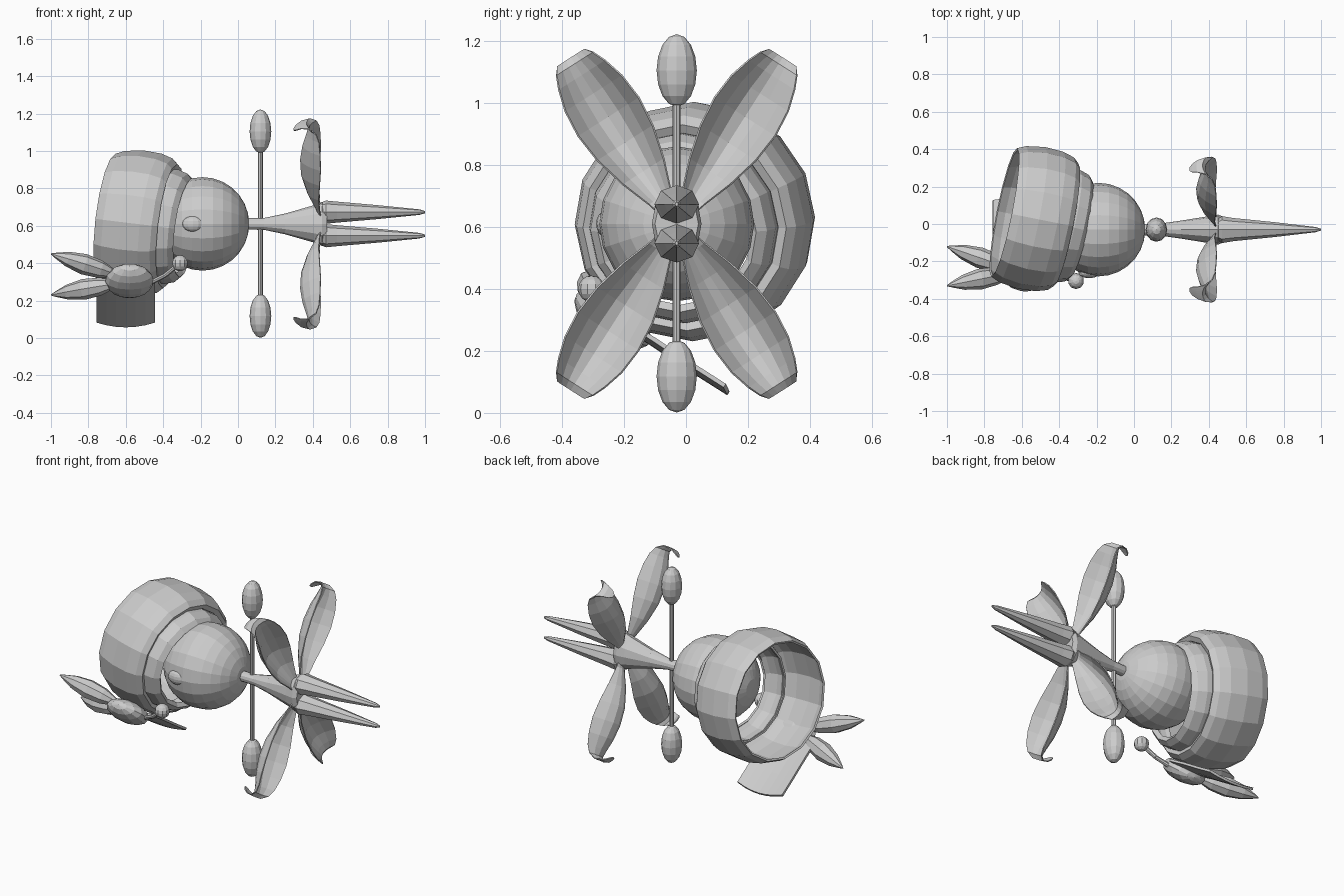
import bpy
import math
from mathutils import Vector

if "Cube" in bpy.data.objects:
    bpy.data.objects.remove(bpy.data.objects["Cube"])

CY, CZ = -0.03, 0.61      # main axis of the body and the petals


def make(name, verts, faces, thickness=0.0):
    me = bpy.data.meshes.new(name)
    me.from_pydata([tuple(v) for v in verts], [], faces)
    me.update()
    ob = bpy.data.objects.new(name, me)
    bpy.context.collection.objects.link(ob)
    if thickness:
        m = ob.modifiers.new("thickness", "SOLIDIFY")
        m.thickness = thickness
        m.offset = 0
    return ob


def loft(name, start, direction, stations, n, capped=True, thickness=0.0):
    """Rings of (distance, side radius, up radius) along a direction."""
    d = Vector(direction).normalized()
    side = d.cross(Vector((0, 0, 1))).normalized()
    up = side.cross(d)
    verts, faces = [], []
    for t, rs, ru in stations:
        c = Vector(start) + d * t
        for k in range(n):
            a = 2 * math.pi * k / n
            verts.append(c + side * rs * math.cos(a) + up * ru * math.sin(a))
    for i in range(len(stations) - 1):
        for k in range(n):
            j = (k + 1) % n
            faces.append((i * n + k, i * n + j, (i + 1) * n + j, (i + 1) * n + k))
    if capped:
        faces.append(tuple(reversed(range(n))))
        faces.append(tuple(range((len(stations) - 1) * n, len(stations) * n)))
    return make(name, verts, faces, thickness)


def sheet(name, rows, thickness, flip=False):
    """Grid surface from equal-length rows of points."""
    w = len(rows[0])
    verts = [p for r in rows for p in r]
    faces = []
    for i in range(len(rows) - 1):
        for k in range(w - 1):
            f = (i * w + k, i * w + k + 1, (i + 1) * w + k + 1, (i + 1) * w + k)
            faces.append(f[::-1] if flip else f)
    return make(name, verts, faces, thickness)


def ball(name, center, scale, seg=12, rings=8, rot=(0, 0, 0)):
    bpy.ops.mesh.primitive_uv_sphere_add(segments=seg, ring_count=rings, radius=1,
                                         location=center, rotation=rot)
    ob = bpy.context.object
    ob.name = name
    ob.scale = scale
    return ob


# round body and side button
ball("body_ball", (-0.19, CY, CZ), (0.25,) * 3, 20, 14, (0, math.pi / 2, 0))
ball("side_button", (-0.24, -0.26, 0.61), (0.058, 0.03, 0.042), 12, 8)

# tilted hood: wide rolled band, then a narrower collar, open at the back
hood_at = (-0.55, 0.033, 0.62)
band = [(-0.145, 0.345), (-0.10, 0.365), (0.0, 0.380), (0.10, 0.374),
        (0.16, 0.356), (0.186, 0.333), (0.175, 0.31), (0.14, 0.30)]
collar = [(0.14, 0.30), (0.20, 0.302), (0.25, 0.287), (0.273, 0.262), (0.255, 0.245)]
for name, axis, prof in (("hood_band", (1, -0.2, -0.12), band),
                         ("hood_collar", (1, -0.23, -0.13), collar)):
    loft(name, hood_at, axis, [(t, r, r) for t, r in prof], 16, False, 0.012)

# hanging tail of the hood
rows = []
path = [(-0.22, 0.31), (-0.10, 0.235), (0.02, 0.155), (0.125, 0.088)]
for i, (y, z) in enumerate(path):
    row = []
    for k in range(7):
        f = k / 3 - 1
        b = 1 - f * f
        ext = 0.022 * b if i == 3 else 0
        row.append((-0.60 + 0.155 * f, y - 0.010 * b + ext, z - 0.012 * b - ext * 0.6))
    rows.append(row)
sheet("hood_tail", rows, 0.014)

# knot with two leaves and a stalked bead
ball("knot", (-0.58, -0.26, 0.305), (0.13, 0.062, 0.122), 12, 8, (math.radians(49), 0, 0))
leaf = [(0, 0.018), (0.25, 0.048), (0.5, 0.056), (0.75, 0.040), (0.92, 0.016), (1, 0.003)]
for name, a, b in (("upper_leaf", (-0.65, -0.26, 0.34), (-1, -0.33, 0.45)),
                   ("lower_leaf", (-0.65, -0.24, 0.29), (-1, -0.12, 0.23))):
    d = Vector(b) - Vector(a)
    loft(name, a, d, [(t * d.length, r, r) for t, r in leaf], 8)
bead = Vector((-0.31, -0.305, 0.40))
foot = Vector((-0.48, -0.25, 0.29))
bend = Vector((-0.39, -0.28, 0.335))
for name, a, b in (("bead_stalk_low", foot, bend), ("bead_stalk_high", bend, bead)):
    loft(name, a, b - a, [(0, 0.013, 0.013), ((b - a).length, 0.012, 0.012)], 8)
ball("bead", bead, (0.043,) * 3, 10, 8)

# upright rod with bulbs
loft("rod", (0.12, CY, 0.2), (0.00001, 0, 1), [(0, 0.013, 0.013), (0.82, 0.013, 0.013)], 8)
for name, z in (("top_bulb", 1.105), ("bottom_bulb", 0.118)):
    ball(name, (0.12, CY, z), (0.058, 0.065, 0.117), 12, 8)

# neck flaring to the forked tip
loft("neck", (0, CY, CZ), (1, 0, 0),
     [(0.04, 0.03, 0.03), (0.14, 0.032, 0.032), (0.25, 0.048, 0.055),
      (0.40, 0.072, 0.098), (0.45, 0.08, 0.118), (0.475, 0.07, 0.095)], 12)
for name, s in (("upper_prong", 1), ("lower_prong", -1)):
    loft(name, (0, CY, CZ + 0.063 * s), (1, 0, 0),
         [(0.43, 0.045, 0.045), (0.47, 0.072, 0.062), (0.53, 0.062, 0.056), (0.75, 0.040, 0.037),
          (0.97, 0.014, 0.015), (1.0, 0.005, 0.006)], 8)

# four petals, hollow side forward, tips curled back: (length, x, half width, cup depth)
petal = [(0.02, 0.45, 0.02, 0.0), (0.10, 0.418, 0.042, 0.02), (0.20, 0.372, 0.078, 0.06),
         (0.31, 0.340, 0.106, 0.097), (0.41, 0.335, 0.116, 0.107), (0.50, 0.348, 0.108, 0.092),
         (0.57, 0.368, 0.088, 0.066), (0.612, 0.378, 0.070, 0.040), (0.634, 0.365, 0.054, 0.018),
         (0.628, 0.335, 0.038, 0.005), (0.610, 0.312, 0.026, 0), (0.597, 0.298, 0.010, 0)]
ang = math.radians(57.5)
ca, sa = math.cos(ang), math.sin(ang)
for sy in (1, -1):
    for sz in (1, -1):
        rows = []
        for s, x, w, cup in petal:
            row = []
            for k in range(7):
                f = k / 3 - 1
                row.append((x + cup * f * f,
                            CY + sy * (s * ca + f * w * sa),
                            CZ + sz * (s * sa - f * w * ca)))
            rows.append(row)
        label = ("upper" if sz > 0 else "lower") + ("_back" if sy > 0 else "_front")
        sheet(label + "_petal", rows, 0.006, sy * sz < 0)
